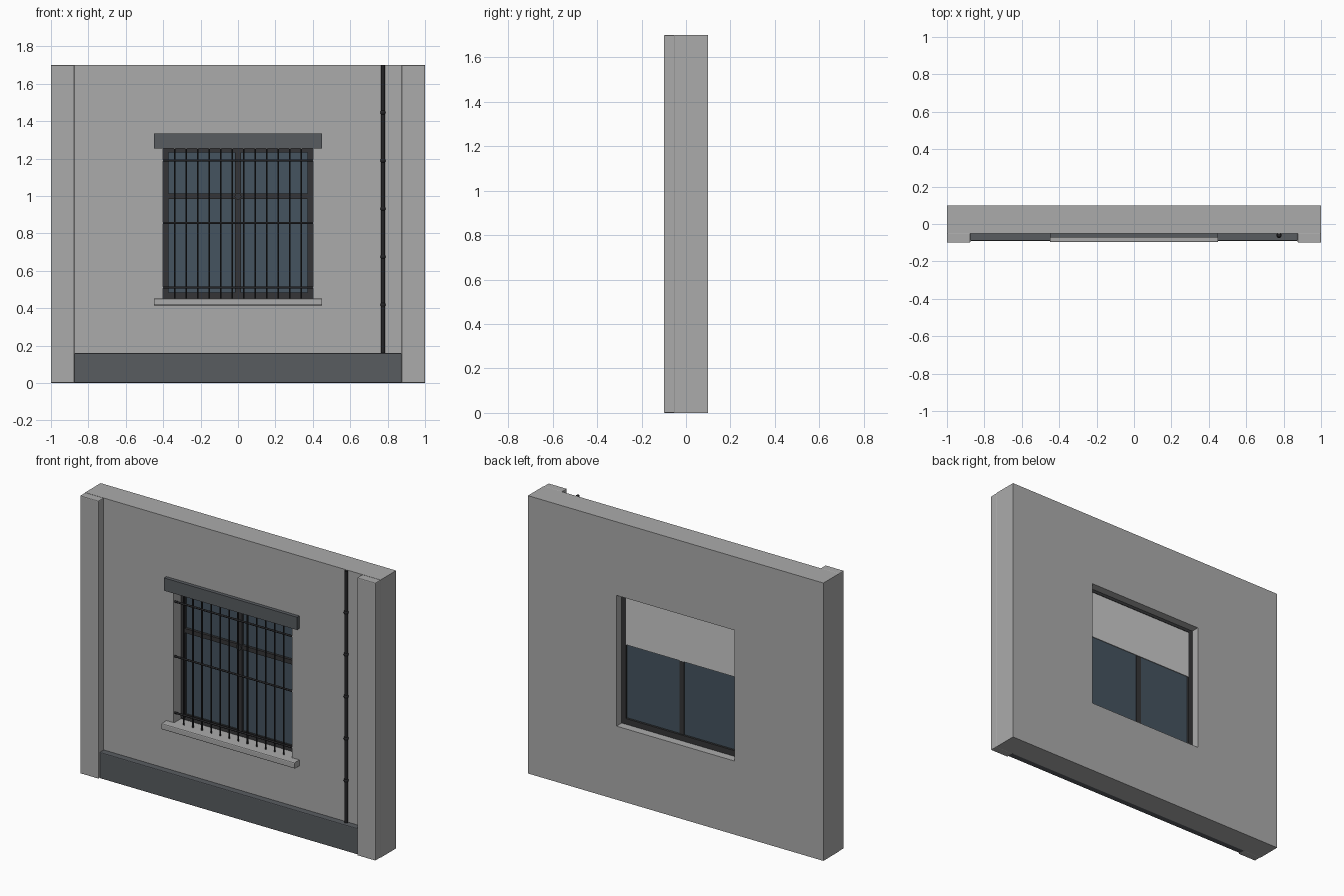
import bpy, bmesh, math

if "Cube" in bpy.data.objects:
    bpy.data.objects.remove(bpy.data.objects["Cube"])


def material(name, rgb):
    m = bpy.data.materials.new(name)
    m.diffuse_color = (*rgb, 1)
    m.use_nodes = True
    m.node_tree.nodes["Principled BSDF"].inputs["Base Color"].default_value = m.diffuse_color
    return m


PLASTER = material("plaster", (0.41, 0.41, 0.41))
SLATE = material("slate", (0.098, 0.107, 0.118))
IRON = material("iron", (0.018, 0.018, 0.02))
FRAME = material("frame_paint", (0.035, 0.036, 0.038))
GLASS = material("glass", (0.06, 0.088, 0.115))


def finish(name, bm, mat=None, smooth=False):
    bmesh.ops.recalc_face_normals(bm, faces=bm.faces)
    me = bpy.data.meshes.new(name)
    bm.to_mesh(me)
    bm.free()
    ob = bpy.data.objects.new(name, me)
    bpy.context.collection.objects.link(ob)
    if mat:
        me.materials.append(mat)
    if smooth:
        bpy.ops.object.select_all(action='DESELECT')
        ob.select_set(True)
        bpy.context.view_layer.objects.active = ob
        bpy.ops.object.shade_smooth_by_angle(angle=math.radians(50))
    return ob


def box(name, x, y, z, mat=None, bevel=0, along_x=False):
    """Box from ranges; along_x bevels only the front edges running in x."""
    bm = bmesh.new()
    bmesh.ops.create_cube(bm, size=1)
    edges = [e for e in bm.edges if not along_x or all(
        v.co.y < 0 for v in e.verts) and abs(e.verts[0].co.x - e.verts[1].co.x) > 0.5]
    for v in bm.verts:
        v.co = [r[0] + (c + 0.5) * (r[1] - r[0]) for c, r in zip(v.co, (x, y, z))]
    if bevel:
        bmesh.ops.bevel(bm, geom=edges, offset=bevel, segments=2,
                        profile=0.5, affect='EDGES')
    return finish(name, bm, mat)


def rod(name, centre, radius, length, axis='Z', mat=IRON, sides=12):
    bm = bmesh.new()
    bmesh.ops.create_cone(bm, cap_ends=True, segments=sides, radius1=radius,
                          radius2=radius, depth=length)
    ob = finish(name, bm, mat, True)
    ob.location = centre
    ob.rotation_euler = {'X': (0, math.pi / 2, 0), 'Y': (math.pi / 2, 0, 0), 'Z': (0, 0, 0)}[axis]
    return ob


def ball(name, centre, radius, mat=IRON):
    bm = bmesh.new()
    bmesh.ops.create_uvsphere(bm, u_segments=16, v_segments=10, radius=radius)
    finish(name, bm, mat, True).location = centre


def ring(name, outer, inner, y0, y1, mat=None):
    """Rectangular slab with a rectangular hole; rects are x0, x1, z0, z1."""
    bm = bmesh.new()
    a, b = [[bm.verts.new((x, y0, z)) for x, z in
             ((x0, z0), (x1, z0), (x1, z1), (x0, z1))] for x0, x1, z0, z1 in (outer, inner)]
    faces = [bm.faces.new((a[i], a[(i + 1) % 4], b[(i + 1) % 4], b[i])) for i in range(4)]
    res = bmesh.ops.extrude_face_region(bm, geom=faces, use_keep_orig=True)
    for g in res["geom"]:
        if isinstance(g, bmesh.types.BMVert):
            g.co.y = y1
    return finish(name, bm, mat)


# Wall with window opening
ring("wall", (-1, 1, 0, 1.7), (-0.4, 0.4, 0.45, 1.25), -0.05, 0.1, PLASTER)

# Side pilasters and plinth
for side, x in (("left", (-1, -0.875)), ("right", (0.875, 1))):
    box("pilaster_" + side, x, (-0.1, -0.048), (0, 1.7), PLASTER, 0.005)
box("plinth", (-0.875, 0.875), (-0.09, -0.048), (0, 0.16), SLATE, 0.005)

# Lintel and sill
box("lintel", (-0.45, 0.45), (-0.072, -0.048), (1.255, 1.333), SLATE)
box("sill", (-0.45, 0.45), (-0.097, -0.045), (0.415, 0.452), PLASTER, 0.006, True)

# Window frame, glazing bars and panes
ring("window_frame", (-0.4, 0.4, 0.45, 1.25), (-0.372, 0.372, 0.485, 1.232), 0.02, 0.05, FRAME)
box("mullion", (-0.016, 0.016), (0.015, 0.042), (0.48, 1.235), FRAME)
box("transom", (-0.375, 0.375), (0.015, 0.036), (0.985, 1.012), FRAME)
box("glass", (-0.375, 0.375), (0.031, 0.037), (0.48, 1.235), GLASS)
rod("centre_rosette", (0, 0.012, 0.998), 0.018, 0.012, 'Y', FRAME)
for x in (-0.383, 0.383):
    for z in (0.469, 1.235):
        rod("corner_pin", (x, 0.017, z), 0.013, 0.01, 'Y', FRAME)

# Roller blind on the inside, within the frame
box("roller_blind", (-0.374, 0.374), (0.043, 0.047), (0.935, 1.234))

# Security grille
for i in range(1, 13):
    rod("grille_upright", (-0.4 + i * 0.8 / 13, -0.04, 0.85), 0.0045, 0.8, sides=8)
for z in (0.51, 0.855, 1.19):
    rod("grille_rail", (0, -0.04, z), 0.006, 0.8, 'X', sides=8)

# Drainpipe with collars
rod("drainpipe", (0.775, -0.061, 0.93), 0.01, 1.54, sides=16)
for i in range(5):
    ball("pipe_collar", (0.775, -0.061, 0.418 + i * 0.257), 0.014)
